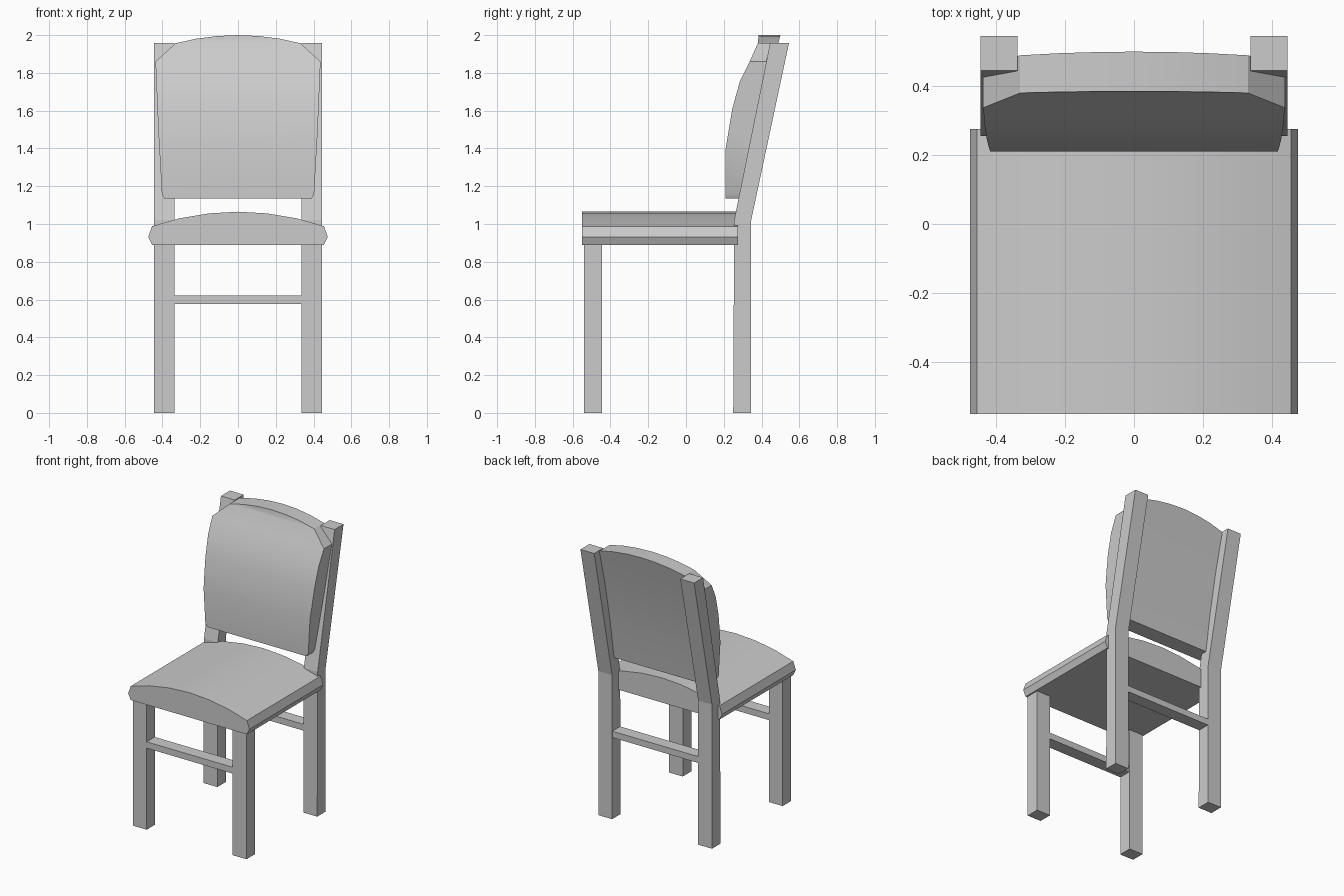
import bpy, bmesh, math
from mathutils import Vector

if "Cube" in bpy.data.objects:
    bpy.data.objects.remove(bpy.data.objects["Cube"])


def prism(name, profile, a, b, axis):
    """Extrude a 2D profile from a to b: axis 'Y' takes (x, z), axis 'X' takes (y, z)."""
    def place(p, d):
        return (p[0], d, p[1]) if axis == 'Y' else (d, p[0], p[1])
    bm = bmesh.new()
    near = [bm.verts.new(place(p, a)) for p in profile]
    far = [bm.verts.new(place(p, b)) for p in profile]
    n = len(profile)
    bm.faces.new(near)
    bm.faces.new(far[::-1])
    for i in range(n):
        j = (i + 1) % n
        bm.faces.new((near[j], near[i], far[i], far[j]))
    bmesh.ops.recalc_face_normals(bm, faces=bm.faces)
    mesh = bpy.data.meshes.new(name)
    bm.to_mesh(mesh)
    bm.free()
    ob = bpy.data.objects.new(name, mesh)
    bpy.context.collection.objects.link(ob)
    return ob


def symmetric(half):
    """Complete a right-half outline, given from bottom to top, on the left."""
    return half + [(-x, z) for x, z in reversed(half) if x > 0]


def smooth(ob):
    bpy.ops.object.select_all(action='DESELECT')
    ob.select_set(True)
    bpy.context.view_layer.objects.active = ob
    bpy.ops.object.shade_smooth_by_angle(angle=math.radians(25))


def rect(y0, y1, z0, z1):
    return [(y0, z0), (y1, z0), (y1, z1), (y0, z1)]


# Legs, the back pair bending into sloped posts
back_post = [(0.25, 0), (0.345, 0), (0.345, 1.02),
             (0.545, 1.957), (0.445, 1.957), (0.255, 1.02)]
for side, label in ((-1, "left"), (1, "right")):
    xs = sorted((side * 0.337, side * 0.445))
    prism("front_leg_" + label, rect(-0.54, -0.445, 0, 0.92), *xs, 'X')
    prism("back_leg_" + label, back_post, *xs, 'X')

# Cross rails
prism("front_rail", rect(-0.54, -0.45, 0.577, 0.622), -0.337, 0.337, 'X')
prism("back_rail", rect(0.255, 0.343, 0.577, 0.622), -0.337, 0.337, 'X')

# Domed seat
seat = prism("seat", symmetric([(0.455, 0.89), (0.475, 0.932), (0.455, 0.988),
                                (0.31, 1.03), (0.155, 1.056), (0, 1.065)]),
             -0.55, 0.275, 'Y')
smooth(seat)

# Backrest: front outline intersected with a curved side profile
backrest = prism("backrest", symmetric([(0.39, 1.135), (0.403, 1.16), (0.422, 1.5),
                                        (0.437, 1.86), (0.33, 1.957), (0.22, 1.981),
                                        (0.11, 1.995), (0, 2.0)]),
                 0.1, 0.7, 'Y')
side = prism("backrest_cutter", [(0.21, 1.1), (0.21, 1.40), (0.245, 1.61), (0.285, 1.755),
                                 (0.337, 1.86), (0.38, 1.957), (0.39, 2.05), (0.512, 2.05),
                                 (0.425, 1.70), (0.365, 1.40), (0.318, 1.1)],
             -0.6, 0.6, 'X')
mod = backrest.modifiers.new("shape", 'BOOLEAN')
mod.operation = 'INTERSECT'
mod.solver = 'EXACT'
mod.object = side
bpy.context.view_layer.objects.active = backrest
bpy.ops.object.modifier_apply(modifier=mod.name)
bpy.data.objects.remove(side)
smooth(backrest)
